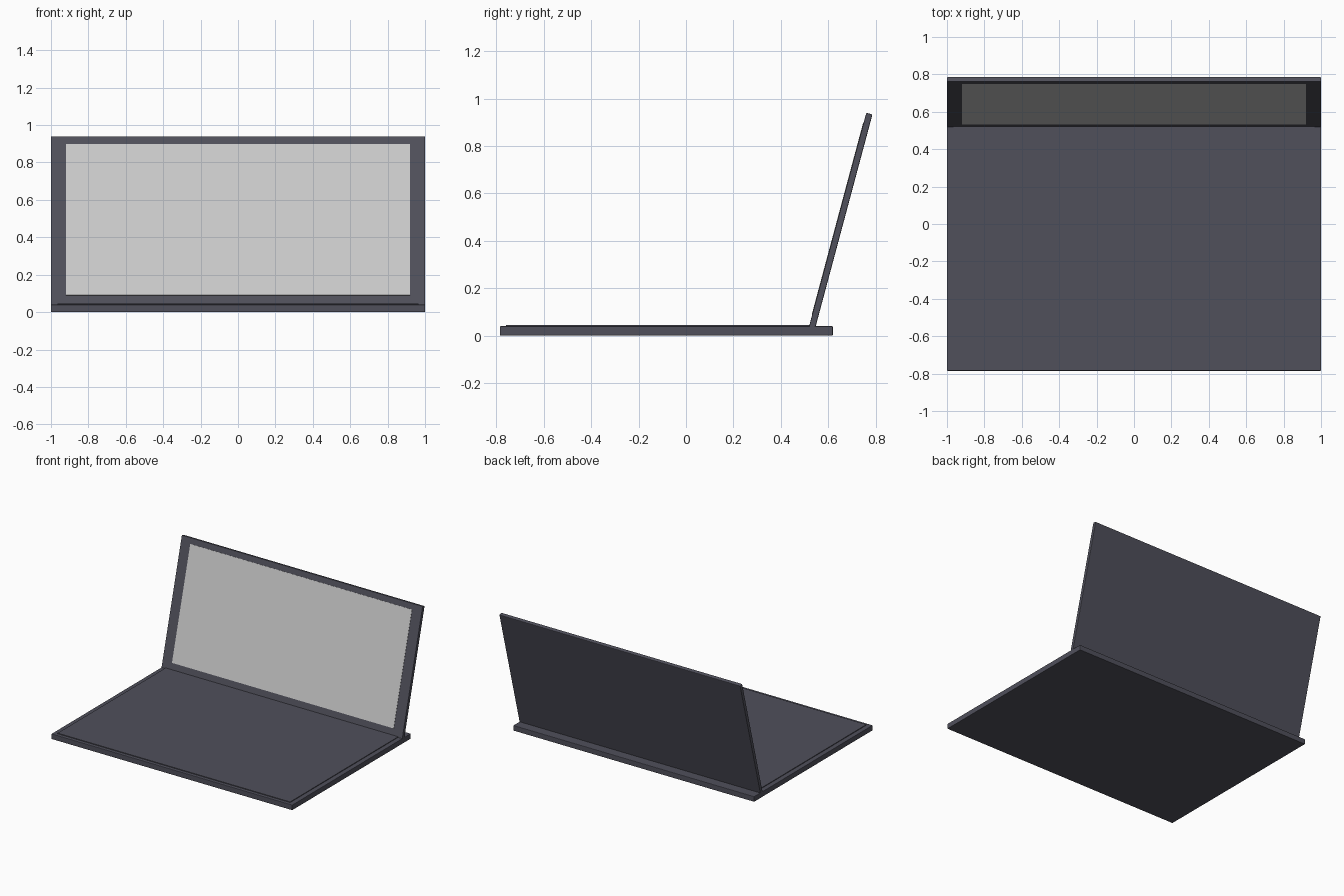
import bpy
import math
from mathutils import Matrix

if "Cube" in bpy.data.objects:
    bpy.data.objects.remove(bpy.data.objects["Cube"])


def material(name, rgb):
    m = bpy.data.materials.new(name)
    m.diffuse_color = (*rgb, 1.0)
    m.use_nodes = True
    m.node_tree.nodes["Principled BSDF"].inputs["Base Color"].default_value = m.diffuse_color
    return m


BODY = material("dark slate", (0.08, 0.08, 0.105))
GLASS = material("light grey", (0.6, 0.6, 0.6))


def box(name, lo, hi, mat, bevel=0.0, matrix=None):
    """Box between two corners, optionally bevelled and moved by a matrix."""
    size = [b - a for a, b in zip(lo, hi)]
    centre = [(a + b) / 2 for a, b in zip(lo, hi)]
    bpy.ops.mesh.primitive_cube_add(size=1)
    ob = bpy.context.object
    ob.name = name
    ob.data.transform(Matrix.Translation(centre) @ Matrix.Diagonal((*size, 1)))
    if matrix:
        ob.matrix_world = matrix
    ob.data.materials.append(mat)
    if bevel:
        mod = ob.modifiers.new("soft edges", "BEVEL")
        mod.width = bevel
        mod.segments = 2
    return ob


# Flat base with a thin raised deck panel
box("base", (-1, -0.785, 0), (1, 0.62, 0.04), BODY, 0.004)
box("deck_panel", (-0.965, -0.76, 0.038), (0.965, 0.53, 0.045), BODY)

# Lid leaning back 15 degrees about its lower front edge
hinge = Matrix.Translation((0, 0.518, 0.035)) @ Matrix.Rotation(math.radians(-15), 4, "X")
box("lid", (-1, 0, 0), (1, 0.027, 0.937), BODY, 0.004, hinge)
box("screen", (-0.92, -0.002, 0.057), (0.92, 0.004, 0.895), GLASS, 0, hinge)
